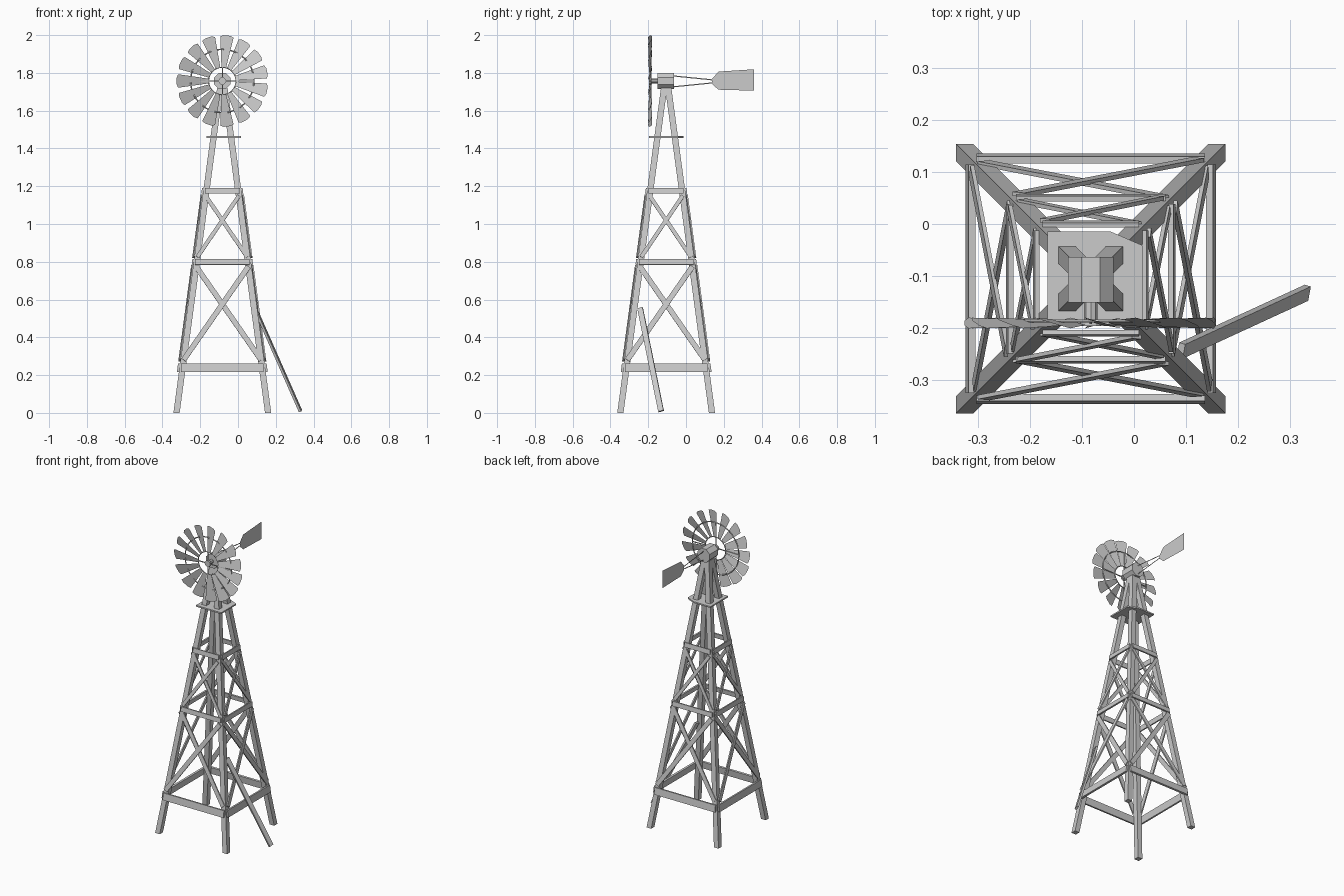
import bpy, bmesh
from math import pi, sin, cos, radians
from mathutils import Vector, Matrix

cube = bpy.data.objects.get("Cube")
if cube:
    bpy.data.objects.remove(cube, do_unlink=True)

GREY = (0.6, 0.6, 0.6, 1)
mat = bpy.data.materials.new("weathered grey")
mat.use_nodes = True
mat.diffuse_color = GREY
mat.node_tree.nodes["Principled BSDF"].inputs["Base Color"].default_value = GREY

CX, CY = -0.083, -0.105      # tower axis
HUB_Z, WHEEL_Y = 1.757, -0.19
LEG, SLOPE = 0.033, 0.1345


def finish(bm, name):
    mesh = bpy.data.meshes.new(name)
    bm.to_mesh(mesh)
    bm.free()
    mesh.materials.append(mat)
    obj = bpy.data.objects.new(name, mesh)
    bpy.context.collection.objects.link(obj)
    return obj


def beam(name, a, b, width, thick, normal):
    """Box from a to b; thick is measured along normal."""
    a, b, n = Vector(a), Vector(b), Vector(normal)
    d = (b - a).normalized()
    n = (n - d * n.dot(d)).normalized()
    basis = Matrix((d.cross(n), n, d)).transposed().to_4x4()
    size = Matrix.Diagonal((width, thick, (b - a).length, 1))
    bm = bmesh.new()
    bmesh.ops.create_cube(bm, size=1, matrix=Matrix.Translation((a + b) / 2) @ basis @ size)
    return finish(bm, name)


def sheet(name, points, depth=None):
    """Flat polygon, extruded by depth when given."""
    bm = bmesh.new()
    face = bm.faces.new([bm.verts.new(p) for p in points])
    if depth:
        new = bmesh.ops.extrude_face_region(bm, geom=[face], use_keep_orig=True)["geom"]
        bmesh.ops.translate(bm, vec=depth, verts=[v for v in new if isinstance(v, bmesh.types.BMVert)])
        bmesh.ops.recalc_face_normals(bm, faces=bm.faces[:])
    return finish(bm, name)


def drum(name, radius, y0, y1, sides, turn=0):
    """Cylinder along y at hub height."""
    bm = bmesh.new()
    place = Matrix.Translation((CX, (y0 + y1) / 2, HUB_Z)) @ Matrix.Rotation(pi / 2, 4, "X")
    bmesh.ops.create_cone(bm, cap_ends=True, segments=sides, radius1=radius, radius2=radius,
                          depth=y1 - y0, matrix=place @ Matrix.Rotation(turn, 4, "Z"))
    return finish(bm, name)


def half(z):
    """Outer half width of the tower at height z."""
    return 0.259 - SLOPE * z


def side_point(side, across, z, out):
    """Point on one of the four tower sides."""
    p = Matrix.Rotation(side * pi / 2, 3, "Z") @ Vector((across, -half(z) - out, z))
    return p + Vector((CX, CY, 0))


# Four tapering legs with level ends
for sx in (-1, 1):
    for sy in (-1, 1):
        bm = bmesh.new()
        bmesh.ops.create_cube(bm, size=1)
        for v in bm.verts:
            z = 1.72 if v.co.z > 0 else 0
            c = half(z) - LEG / 2
            v.co = (CX + sx * c + v.co.x * LEG, CY + sy * c + v.co.y * LEG, z)
        finish(bm, "tower_leg")

# Rails and crossed braces lying on each sloping side
for side in range(4):
    out = Matrix.Rotation(side * pi / 2, 3, "Z") @ Vector((0, -1, SLOPE))
    for z, height, thick in ((0.239, 0.045, 0.013), (0.799, 0.03, 0.01), (1.176, 0.03, 0.009)):
        w = half(z) - 0.008
        beam("side_rail", side_point(side, -w, z, 0.004), side_point(side, w, z, 0.004),
             height, thick, out)
    for low, high, width in ((0.28, 0.775, 0.028), (0.825, 1.15, 0.021)):
        for s in (-1, 1):
            gap = 0.004 + s * 0.003
            beam("cross_brace", side_point(side, -s * (half(low) - 0.016), low, gap),
                 side_point(side, s * (half(high) - 0.016), high, gap), width, 0.008, out)

# Platform with one clipped corner
r = 0.091
sheet("platform", [(CX + 0.008 + x, CY + y, 1.456) for x, y in
                   ((-r, -r), (r, -r), (r, r - 0.027), (0.029, r), (-r, r))], (0, 0, 0.009))

# Plank leaning on the tower
beam("leaning_plank", (0.09, -0.243, 0.555), (0.331, -0.132, 0.009), 0.029, 0.013, (1, -0.3, 0.4))

# Gearbox, shaft and hub
drum("gearbox", 0.047, -0.151, -0.063, 8, pi / 8)
drum("shaft", 0.013, WHEEL_Y, -0.15, 8)
drum("wheel_hub", 0.02, WHEEL_Y - 0.006, WHEEL_Y + 0.006, 12)

# Wheel blades, pitched about their own radius
BLADES = 15
outline = [(-0.013, 0.073), (0.013, 0.073), (0.037, 0.234), (0.018, 0.242), (-0.018, 0.242), (-0.037, 0.234)]
for i in range(BLADES):
    place = (Matrix.Translation((CX, WHEEL_Y, HUB_Z))
             @ Matrix.Rotation(i * 2 * pi / BLADES - pi / 2, 4, "Y")
             @ Matrix.Rotation(radians(-16), 4, "Z"))
    sheet("wheel_blade", [place @ Vector((x, 0, z)) for x, z in outline])

# Wheel rings and spokes
for radius, wire in ((0.073, 0.003), (0.168, 0.0035)):
    bpy.ops.mesh.primitive_torus_add(major_radius=radius, minor_radius=wire, major_segments=32,
                                     minor_segments=6, location=(CX, WHEEL_Y + 0.004, HUB_Z),
                                     rotation=(pi / 2, 0, 0))
    ring = bpy.context.object
    ring.name = "wheel_ring"
    ring.data.materials.append(mat)
for i in range(4):
    a = i * pi / 2
    beam("wheel_spoke", (CX, WHEEL_Y, HUB_Z),
         (CX + 0.168 * cos(a), WHEEL_Y + 0.004, HUB_Z + 0.168 * sin(a)), 0.005, 0.005, (0, 1, 0))

# Tail vane and its two rods
sheet("tail_vane", [(CX, y, z) for y, z in ((0.137, 1.742), (0.172, 1.711), (0.36, 1.706),
                                            (0.36, 1.819), (0.172, 1.807), (0.137, 1.767))])
for z0, z1 in ((1.784, 1.763), (1.726, 1.747)):
    sheet("tail_rod", [(CX, -0.07, z0 - 0.003), (CX, 0.14, z1 - 0.003),
                       (CX, 0.14, z1 + 0.003), (CX, -0.07, z0 + 0.003)])
